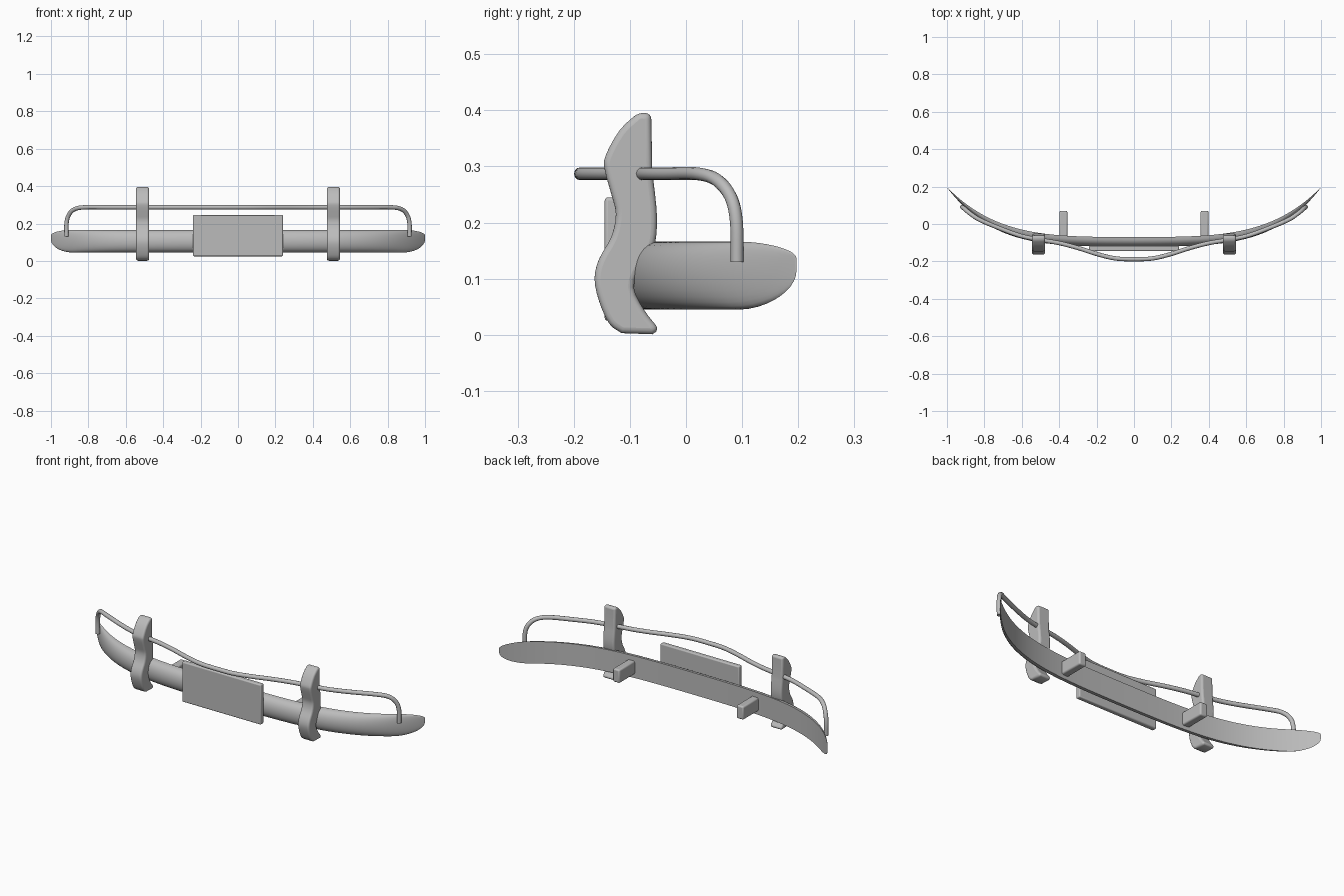
import bpy, bmesh, math
from mathutils import Vector

cube = bpy.data.objects.get("Cube")
if cube:
    bpy.data.objects.remove(cube, do_unlink=True)

steel = bpy.data.materials.new("grey_steel")
steel.use_nodes = True
GREY = (0.5, 0.5, 0.5, 1)
steel.diffuse_color = GREY
steel.node_tree.nodes["Principled BSDF"].inputs["Base Color"].default_value = GREY


def finish(name, bm, bevel=0, segments=3, angle=35):
    """Turn a bmesh into a named, bevelled and smooth shaded object."""
    bmesh.ops.recalc_face_normals(bm, faces=bm.faces)
    mesh = bpy.data.meshes.new(name)
    bm.to_mesh(mesh)
    bm.free()
    mesh.materials.append(steel)
    obj = bpy.data.objects.new(name, mesh)
    bpy.context.collection.objects.link(obj)
    if bevel:
        mod = obj.modifiers.new("Rounded edges", 'BEVEL')
        mod.width, mod.segments = bevel, segments
        mod.limit_method, mod.angle_limit = 'ANGLE', math.radians(40)
    bpy.ops.object.select_all(action='DESELECT')
    obj.select_set(True)
    bpy.context.view_layer.objects.active = obj
    bpy.ops.object.shade_smooth_by_angle(angle=math.radians(angle))
    return obj


def box(name, low, high, bevel):
    bm = bmesh.new()
    bmesh.ops.create_cube(bm, size=1)
    low, high = Vector(low), Vector(high)
    for v in bm.verts:
        v.co = (low + high) / 2 + v.co * (high - low)
    return finish(name, bm, bevel)


def smooth_path(points, steps):
    """Catmull-Rom curve through the points."""
    pts = [Vector(p) for p in points]
    pts = [2 * pts[0] - pts[1]] + pts + [2 * pts[-1] - pts[-2]]
    out = []
    for a, b, c, d in zip(pts, pts[1:], pts[2:], pts[3:]):
        for i in range(steps):
            t = i / steps
            out.append(0.5 * (2 * b + (c - a) * t + (2 * a - 5 * b + 4 * c - d) * t ** 2
                              + (3 * b - a - 3 * c + d) * t ** 3))
    return out + [pts[-2]]


def back_line(x):
    return -0.07 + 0.024 * x ** 2 + 0.243 * x ** 4


# Bumper bar: D-shaped section swept along the bow, thinning to rounded tips
bm = bmesh.new()
rings = []
STATIONS, ARC = 64, 14
for i in range(STATIONS + 1):
    x = math.sin(math.pi * (i / STATIONS - 0.5))
    t = max(0, (abs(x) - 0.88) / 0.12)
    drop = 1 - math.sqrt(max(0, 1 - t * t))
    bottom, top = 0.045 + 0.07 * drop, 0.166 - 0.03 * drop
    depth = 0.05 * (1 - x ** 6) + 0.001
    ring = []
    for j in range(ARC + 1):
        a = math.pi * (j / ARC - 0.5)
        y = back_line(x) - depth * math.cos(a) ** 0.8
        ring.append(bm.verts.new((x, y, (bottom + top) / 2 + (top - bottom) / 2 * math.sin(a))))
    rings.append(ring)
for r, s in zip(rings, rings[1:]):
    for j in range(ARC + 1):
        k = (j + 1) % (ARC + 1)
        bm.faces.new((r[j], r[k], s[k], s[j]))
bm.faces.new(rings[0])
bm.faces.new(rings[-1])
finish("bumper_bar", bm, angle=50)

# Overriders: wavy side profile with a rounded front
FRONT = [(-0.085, 0.396), (-0.118, 0.365), (-0.143, 0.32), (-0.145, 0.295), (-0.133, 0.25),
         (-0.125, 0.215), (-0.133, 0.175), (-0.155, 0.135), (-0.163, 0.1), (-0.155, 0.06),
         (-0.137, 0.02), (-0.115, 0.003)]
BACK = [(-0.047, 0.009), (-0.075, 0.045), (-0.093, 0.085), (-0.08, 0.12), (-0.058, 0.155),
        (-0.052, 0.19), (-0.053, 0.23), (-0.06, 0.29)]


def overrider(name, x):
    outline = smooth_path([(0, y, z) for y, z in FRONT], 3) + [Vector((0, -0.06, 0.001))]
    outline += smooth_path([(0, y, z) for y, z in BACK], 3) + [Vector((0, -0.062, 0.395))]
    bm = bmesh.new()
    face = bm.faces.new([bm.verts.new(p + Vector((x - 0.035, 0, 0))) for p in outline])
    grown = bmesh.ops.extrude_face_region(bm, geom=[face])["geom"]
    bmesh.ops.translate(bm, vec=(0.07, 0, 0),
                        verts=[g for g in grown if isinstance(g, bmesh.types.BMVert)])
    finish(name, bm, 0.012, 4, 50)


# Guard rail: round tube that rises from the tips and bows out in the middle
HALF = [(0.917, 0.091, 0.13), (0.917, 0.09, 0.2), (0.905, 0.08, 0.245), (0.875, 0.055, 0.276),
        (0.82, 0.02, 0.287), (0.7, -0.03, 0.287), (0.6, -0.065, 0.287), (0.5, -0.085, 0.287),
        (0.4, -0.102, 0.287), (0.3, -0.128, 0.287), (0.2, -0.16, 0.287), (0.1, -0.184, 0.287)]
path = smooth_path(HALF + [(0, -0.188, 0.287)] + [(-x, y, z) for x, y, z in reversed(HALF)], 4)
bm = bmesh.new()
rings = []
SIDES = 12
for i, p in enumerate(path):
    along = (path[min(i + 1, len(path) - 1)] - path[max(i - 1, 0)]).normalized()
    side = along.cross(Vector((0, 1, 0))).normalized()
    up = along.cross(side)
    rings.append([bm.verts.new(p + 0.0115 * (side * math.cos(a) + up * math.sin(a)))
                  for a in (2 * math.pi * j / SIDES for j in range(SIDES))])
for r, s in zip(rings, rings[1:]):
    for j in range(SIDES):
        k = (j + 1) % SIDES
        bm.faces.new((r[j], r[k], s[k], s[j]))
bm.faces.new(rings[0])
bm.faces.new(rings[-1])
finish("guard_rail", bm, angle=50)

# Number plate
box("number_plate", (-0.24, -0.145, 0.025), (0.24, -0.118, 0.245), 0.006)

# Paired parts
for side, s in (("left", 1), ("right", -1)):
    overrider(side + "_overrider", s * 0.51)
    box(side + "_mounting_bracket", (s * 0.377 - 0.021, -0.08, 0.065),
        (s * 0.377 + 0.021, 0.07, 0.138), 0.008)
